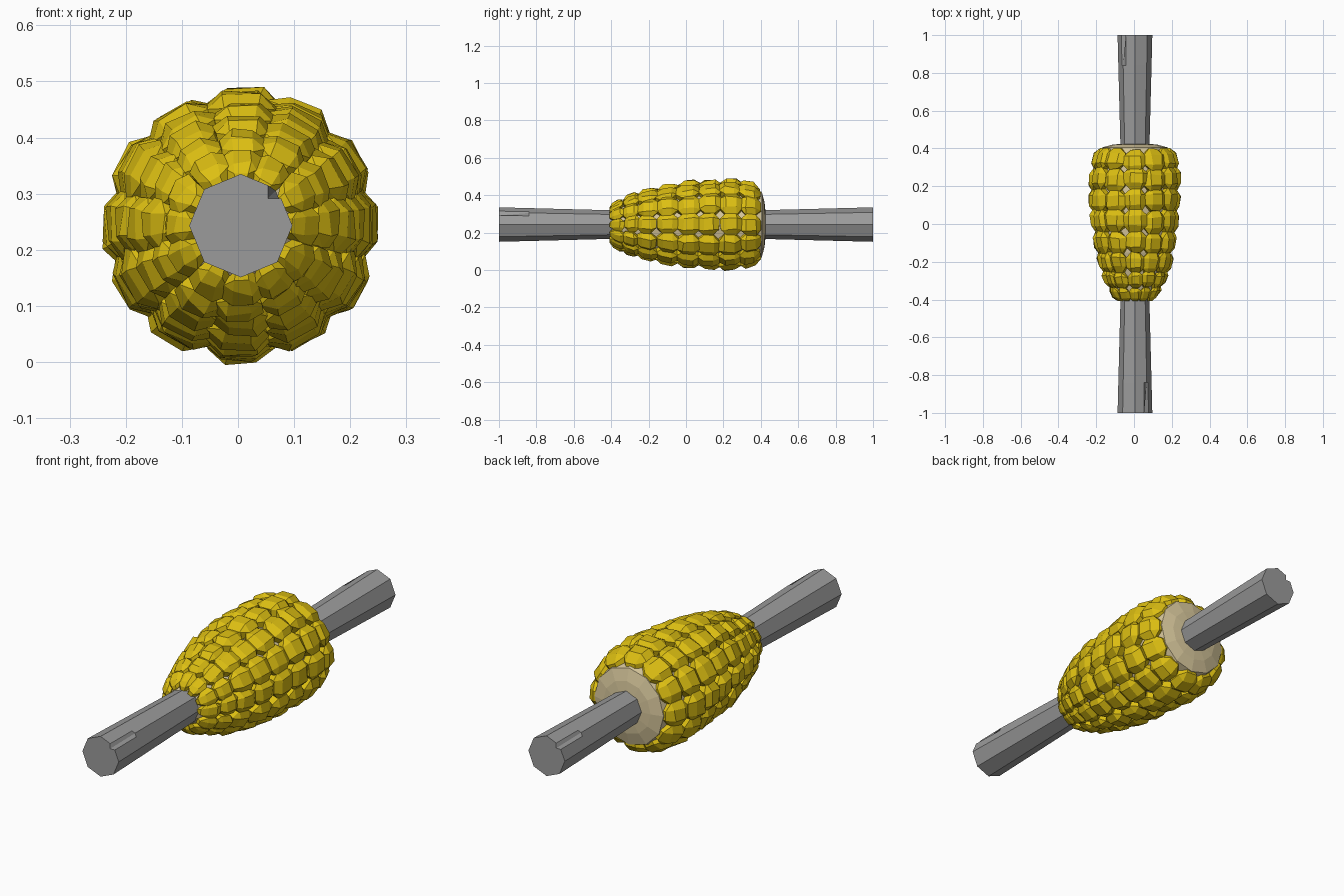
import bpy, bmesh, random
from math import sin, cos, pi, radians
from mathutils import Vector

random.seed(4)
cube = bpy.data.objects.get("Cube")
if cube:
    bpy.data.objects.remove(cube, do_unlink=True)

AXIS_X, AXIS_Z = 0.005, 0.243


def material(name, color):
    m = bpy.data.materials.new(name)
    m.use_nodes = True
    m.diffuse_color = (*color, 1)
    m.node_tree.nodes["Principled BSDF"].inputs["Base Color"].default_value = (*color, 1)
    return m


def finish(name, bm, mat):
    bmesh.ops.recalc_face_normals(bm, faces=bm.faces)
    mesh = bpy.data.meshes.new(name)
    bm.to_mesh(mesh)
    bm.free()
    mesh.materials.append(mat)
    obj = bpy.data.objects.new(name, mesh)
    bpy.context.collection.objects.link(obj)
    return obj


def polar(r, a, y):
    return Vector((AXIS_X + r * cos(a), y, AXIS_Z + r * sin(a)))


def loft(name, rings, mat):
    """Skin a list of point rings and cap both ends."""
    bm = bmesh.new()
    loops = [[bm.verts.new(p) for p in ring] for ring in rings]
    n = len(loops[0])
    for a, b in zip(loops, loops[1:]):
        for i in range(n):
            bm.faces.new((a[i], a[(i + 1) % n], b[(i + 1) % n], b[i]))
    bm.faces.new(loops[0])
    bm.faces.new(loops[-1])
    return finish(name, bm, mat)


yellow = material("corn yellow", (0.72, 0.52, 0.006))
cream = material("cob cream", (0.68, 0.57, 0.33))
gray = material("skewer gray", (0.33, 0.33, 0.33))


# Skewer halves: eight-sided, flaring outward, with a nick in one end corner
def skewer_ring(r, y, side, nicked):
    pts = []
    for i in range(8):
        p = polar(r, i * pi / 4, y)
        if i == 1:
            before = p.lerp(polar(r, 0, y), 0.25)
            after = p.lerp(polar(r, pi / 2, y), 0.25)
            inner = Vector((after.x, y, before.z))
            pts += [before, inner if nicked else p, after]
        else:
            pts.append(p)
    for p in pts:
        p.x = AXIS_X + side * (p.x - AXIS_X)
    return pts


for name, side in (("front_skewer", -1), ("back_skewer", 1)):
    loft(name, [skewer_ring(r, side * y, -side, nick) for r, y, nick in
                ((0.066, 0.0, False), (0.088, 0.84, False), (0.092, 1.0, True))], gray)

# Cob core
core = [(0.07, -0.4), (0.10, -0.37), (0.17, -0.15), (0.2, 0.1),
        (0.195, 0.34), (0.175, 0.405), (0.12, 0.42), (0.07, 0.425)]
loft("cob_core", [[polar(r, i * pi / 6, y) for i in range(12)] for r, y in core], cream)

# Outer radius of the kernels along the cob
PROFILE = [(-0.41, 0.105), (-0.37, 0.135), (-0.3, 0.168), (-0.2, 0.2), (-0.1, 0.222),
           (0.02, 0.238), (0.2, 0.246), (0.3, 0.24), (0.36, 0.226), (0.41, 0.2)]


def outer_radius(y):
    for (y0, r0), (y1, r1) in zip(PROFILE, PROFILE[1:]):
        if y <= y1:
            return r0 + (r1 - r0) * (y - y0) / (y1 - y0)
    return PROFILE[-1][1]


# Kernels: chunky bevelled blocks, bent around the cob in rows and columns
COLUMNS = 12
ROWS = [-0.405, -0.335, -0.255, -0.155, -0.045, 0.07, 0.18, 0.29, 0.395]


def add_kernel(bm, angle, y0, y1):
    block = bmesh.new()
    bmesh.ops.create_cube(block, size=2)
    bmesh.ops.bevel(block, geom=block.edges[:], offset=0.55, segments=1,
                    affect='EDGES', profile=0.5)
    mid, half = (y0 + y1) / 2, (y1 - y0) / 2 * 1.08
    depth = 0.3 * outer_radius(mid)
    turn = angle + random.uniform(-0.03, 0.03)
    mid += random.uniform(-0.008, 0.008)
    lift = random.uniform(-0.005, 0.003)
    copies = {}
    for v in block.verts:
        u, w, h = v.co
        y = max(-0.408, min(0.402, mid + w * half + random.uniform(-0.004, 0.004)))
        r = outer_radius(y) + lift - (1 - h) / 2 * depth
        if h > 0.9:
            r += 0.004 - 0.008 * random.random()
        a = turn + u * pi / COLUMNS * 1.08 + random.uniform(-0.025, 0.025)
        copies[v] = bm.verts.new(polar(r, a, y))
    for f in block.faces:
        bm.faces.new([copies[v] for v in f.verts])
    block.free()


bm = bmesh.new()
for c in range(COLUMNS):
    for y0, y1 in zip(ROWS, ROWS[1:]):
        add_kernel(bm, radians(90) + c * 2 * pi / COLUMNS, y0, y1)
finish("kernels", bm, yellow)
